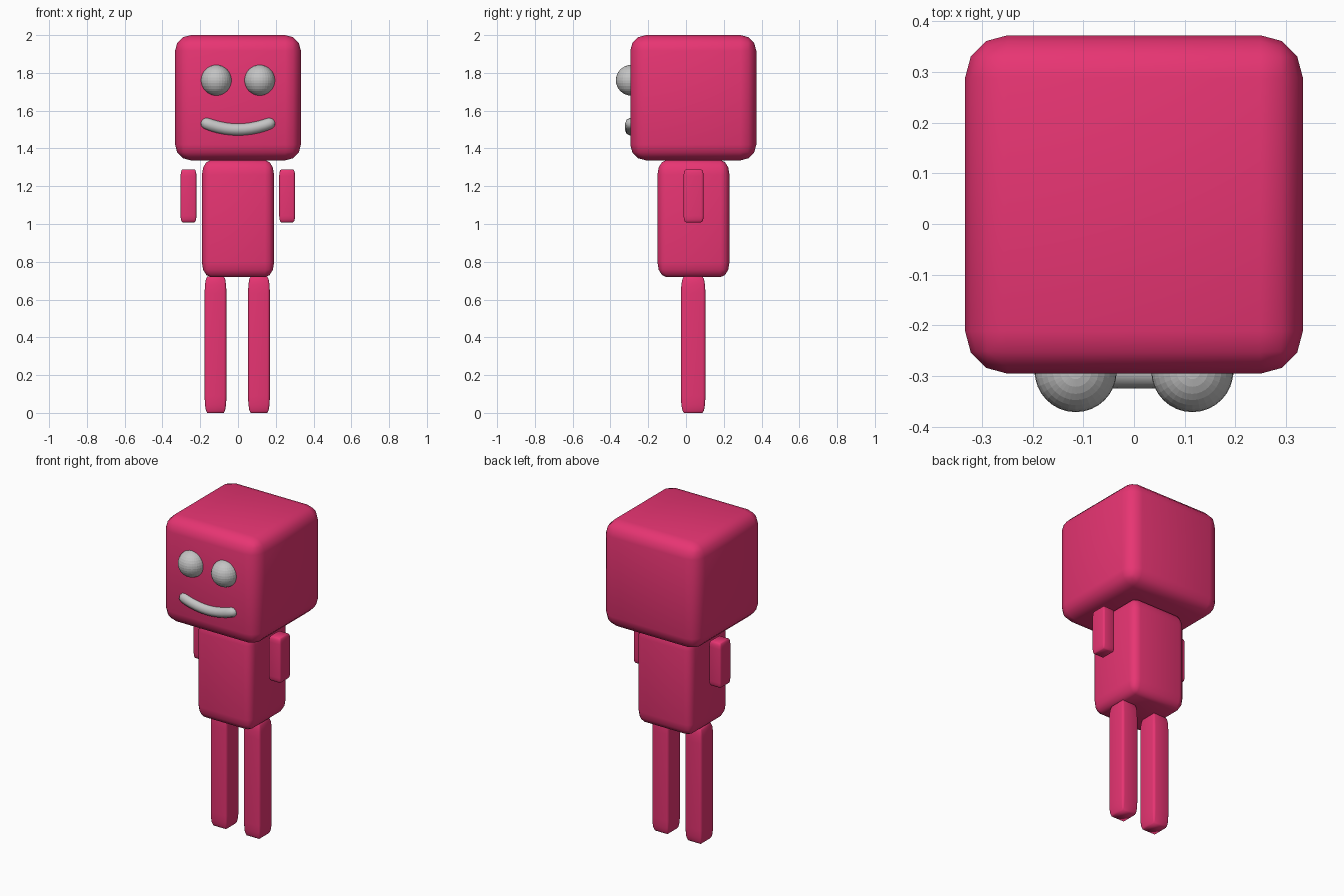
import bpy, math

if "Cube" in bpy.data.objects:
    bpy.data.objects.remove(bpy.data.objects["Cube"])

def material(name, rgb):
    m = bpy.data.materials.new(name)
    m.diffuse_color = (*rgb, 1)
    m.use_nodes = True
    m.node_tree.nodes["Principled BSDF"].inputs["Base Color"].default_value = m.diffuse_color
    return m

pink = material("pink", (0.80, 0.035, 0.17))
grey = material("light grey", (0.55, 0.55, 0.55))

def smooth(ob):
    bpy.ops.object.select_all(action='DESELECT')
    bpy.context.view_layer.objects.active = ob
    ob.select_set(True)
    bpy.ops.object.shade_smooth()

# rounded cube, bevelled at unit size then stretched to its bounds
def rounded_box(name, lo, hi):
    bpy.ops.mesh.primitive_cube_add(size=1)
    ob = bpy.context.object
    ob.name = name
    ob.location = [(a + b) / 2 for a, b in zip(lo, hi)]
    ob.scale = [b - a for a, b in zip(lo, hi)]
    mod = ob.modifiers.new("round", 'BEVEL')
    mod.width, mod.segments = 0.125, 3
    ob.data.materials.append(pink)
    smooth(ob)

rounded_box("head", (-0.333, -0.295, 1.337), (0.333, 0.372, 2.0))
rounded_box("body", (-0.191, -0.151, 0.719), (0.191, 0.23, 1.338))
for side, arm_x, leg_x in (("left", -0.262, -0.119), ("right", 0.26, 0.111)):
    rounded_box(side + "_arm", (arm_x - 0.042, -0.013, 1.009), (arm_x + 0.042, 0.093, 1.289))
    rounded_box(side + "_leg", (leg_x - 0.058, -0.027, 0), (leg_x + 0.058, 0.103, 0.722))

# eyes
for side, x in (("left", -0.115), ("right", 0.115)):
    bpy.ops.mesh.primitive_uv_sphere_add(segments=32, ring_count=16, radius=0.081,
                                         location=(x, -0.29, 1.761))
    bpy.context.object.name = side + "_eye"
    bpy.context.object.data.materials.append(grey)

# smiling mouth: a bent tube with rounded ends
cu = bpy.data.curves.new("mouth", 'CURVE')
cu.dimensions = '3D'
cu.bevel_depth, cu.bevel_resolution, cu.use_fill_caps = 0.033, 2, True
xs = [(-0.193, 0.3), (-0.186, 0.7), (-0.17, 0.95)]
xs += [(-0.14 + 0.035 * i, 1) for i in range(9)]
xs += [(-x, r) for x, r in reversed(xs[:3])]
sp = cu.splines.new('POLY')
sp.points.add(len(xs) - 1)
for p, (x, r) in zip(sp.points, xs):
    p.co = (x, -0.291, 1.5 + 1.15 * x * x, 1)
    p.radius = r
mouth = bpy.data.objects.new("mouth", cu)
bpy.context.collection.objects.link(mouth)
cu.materials.append(grey)
smooth(mouth)
